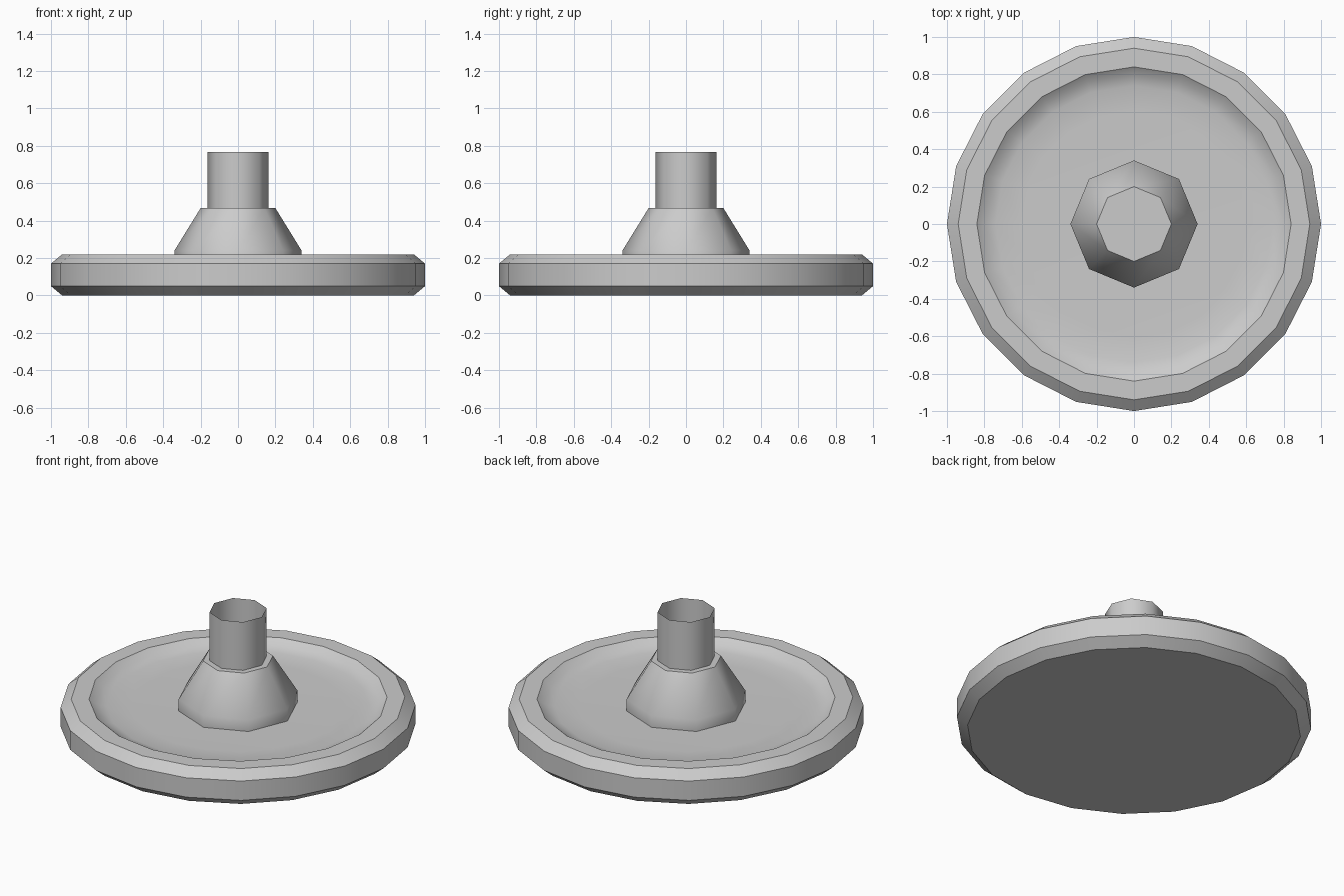
import bpy
import bmesh
import math

old = bpy.data.objects.get("Cube")
if old:
    bpy.data.objects.remove(old, do_unlink=True)

# Single grey material
GREY = (0.6, 0.6, 0.6, 1.0)
grey = bpy.data.materials.new("light grey")
grey.use_nodes = True
grey.diffuse_color = GREY
grey.node_tree.nodes["Principled BSDF"].inputs["Base Color"].default_value = GREY


def lathe(name, profile, sides, smooth_angle, cap_start=True, cap_end=True):
    """Turn a (radius, height) profile, listed bottom to top, around z."""
    bm = bmesh.new()
    rings = []
    for r, z in profile:
        angles = [math.tau * i / sides for i in range(sides)]
        rings.append([bm.verts.new((r * math.cos(a), r * math.sin(a), z)) for a in angles])
    for low, high in zip(rings, rings[1:]):
        for i in range(sides):
            j = (i + 1) % sides
            bm.faces.new((low[i], low[j], high[j], high[i]))
    if cap_start:
        bm.faces.new(rings[0][::-1])
    if cap_end:
        bm.faces.new(rings[-1])
    mesh = bpy.data.meshes.new(name)
    bm.to_mesh(mesh)
    bm.free()
    mesh.materials.append(grey)
    obj = bpy.data.objects.new(name, mesh)
    bpy.context.collection.objects.link(obj)
    bpy.ops.object.select_all(action="DESELECT")
    obj.select_set(True)
    bpy.context.view_layer.objects.active = obj
    bpy.ops.object.shade_smooth_by_angle(angle=math.radians(smooth_angle))
    return obj


# Disc with chamfered rim and a shallow dished top
lathe("dish_base", [
    (0.94, 0.0), (1.0, 0.05), (1.0, 0.17), (0.94, 0.22),
    (0.84, 0.22), (0.80, 0.19), (0.74, 0.173), (0.60, 0.168),
], 20, 32)

# Tapered octagonal hub standing on the dish floor
lathe("hub", [(0.34, 0.168), (0.34, 0.24), (0.20, 0.467)], 8, 50)

# Open thin-walled tube on top of the hub
lathe("open_tube", [(0.163, 0.467), (0.163, 0.767)], 8, 50, False, False)
